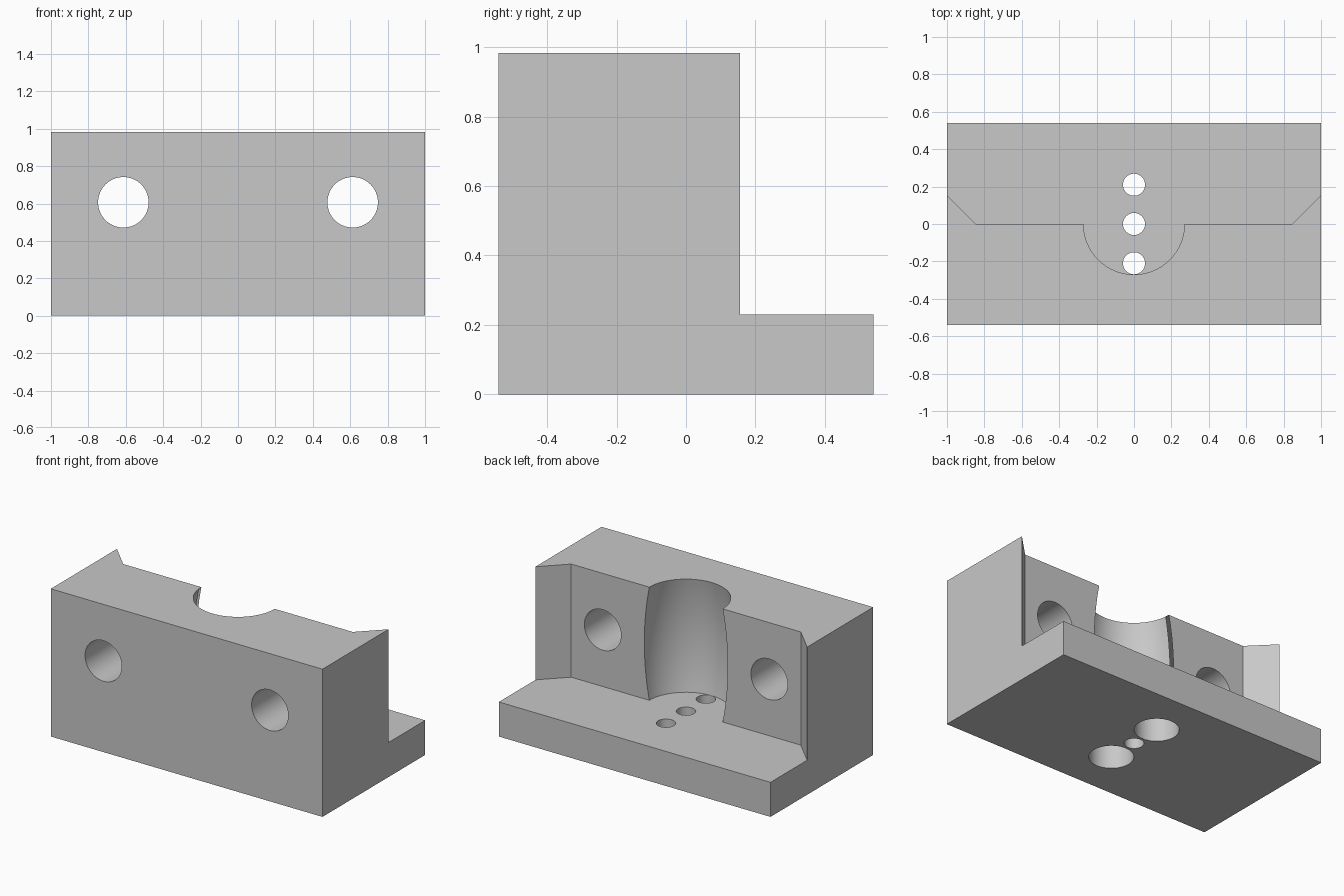
import bpy, bmesh, math
from mathutils import Matrix

cube = bpy.data.objects.get("Cube")
if cube:
    bpy.data.objects.remove(cube, do_unlink=True)

HALF_Y, HEIGHT, LEDGE = 0.54, 0.983, 0.23
MID = (HEIGHT + LEDGE) / 2

grey = bpy.data.materials.new("plain grey")
grey.use_nodes = True
colour = (0.58, 0.58, 0.58, 1)
grey.diffuse_color = colour
grey.node_tree.nodes["Principled BSDF"].inputs["Base Color"].default_value = colour


def make_object(name, bm):
    bmesh.ops.recalc_face_normals(bm, faces=bm.faces)
    mesh = bpy.data.meshes.new(name)
    bm.to_mesh(mesh)
    bm.free()
    mesh.materials.append(grey)
    obj = bpy.data.objects.new(name, mesh)
    bpy.context.collection.objects.link(obj)
    return obj


def prism(name, outline, z0, z1):
    bm = bmesh.new()
    face = bm.faces.new([bm.verts.new((x, y, z0)) for x, y in outline])
    top = bmesh.ops.extrude_face_region(bm, geom=[face])["geom"]
    verts = [v for v in top if isinstance(v, bmesh.types.BMVert)]
    bmesh.ops.translate(bm, vec=(0, 0, z1 - z0), verts=verts)
    return make_object(name, bm)


def turned(name, profile, matrix=Matrix(), segments=64):
    """Solid of revolution about z from (radius, height) pairs, with flat caps."""
    bm = bmesh.new()
    rings = []
    for r, z in profile:
        angles = [2 * math.pi * i / segments for i in range(segments)]
        rings.append([bm.verts.new((r * math.cos(a), r * math.sin(a), z)) for a in angles])
    for low, high in zip(rings, rings[1:]):
        for i in range(segments):
            j = (i + 1) % segments
            bm.faces.new((low[i], low[j], high[j], high[i]))
    bm.faces.new(rings[0])
    bm.faces.new(rings[-1])
    bm.transform(matrix)
    return make_object(name, bm)


# Solid block
block = prism("clamp_block", [(-1, -HALF_Y), (1, -HALF_Y), (1, HALF_Y), (-1, HALF_Y)], 0, HEIGHT)

# Space above the rear ledge, with chamfered wall ends
cutters = [prism("ledge_cutter", [(-1.1, 0.255), (-0.845, 0), (0.845, 0), (1.1, 0.255),
                                  (1.1, 0.7), (-1.1, 0.7)], LEDGE, 1.2)]

# Barrel-shaped upright groove: a circular arc bulging at mid height
END_R, MID_R = 0.27, 0.307
half, rise = (HEIGHT - LEDGE) / 2, MID_R - END_R
arc_r = (half ** 2 + rise ** 2) / (2 * rise)
barrel = []
for i in range(25):
    h = half * (i / 12 - 1)
    barrel.append((MID_R - arc_r + math.sqrt(arc_r ** 2 - h ** 2), MID + h))
barrel.append((END_R, 1.2))
cutters.append(turned("groove_cutter", barrel))

# Horizontal bolt holes through the wall
for x in (-0.613, 0.613):
    place = Matrix.Translation((x, 0, MID)) @ Matrix.Rotation(math.pi / 2, 4, "X")
    cutters.append(turned("bolt_hole_cutter", [(0.135, -0.2), (0.135, 0.7)], place))

# Screw holes through the base; the outer two are counterbored underneath
cutters.append(turned("pin_hole_cutter", [(0.059, -0.1), (0.059, 0.3)]))
for y in (-0.21, 0.21):
    stepped = [(0.134, -0.1), (0.134, 0.155), (0.059, 0.155), (0.059, 0.3)]
    cutters.append(turned("screw_hole_cutter", stepped, Matrix.Translation((0, y, 0))))

# Cut everything and bake the result
for cutter in cutters:
    cutter.hide_render = True
    mod = block.modifiers.new(cutter.name, "BOOLEAN")
    mod.operation = "DIFFERENCE"
    mod.solver = "EXACT"
    mod.object = cutter
depsgraph = bpy.context.evaluated_depsgraph_get()
block_mesh = bpy.data.meshes.new_from_object(block.evaluated_get(depsgraph))
block.modifiers.clear()
block.data = block_mesh
for cutter in cutters:
    bpy.data.objects.remove(cutter, do_unlink=True)

# Smooth bores, sharp edges
bpy.ops.object.select_all(action="DESELECT")
block.select_set(True)
bpy.context.view_layer.objects.active = block
bpy.ops.object.shade_smooth_by_angle(angle=math.radians(30))
